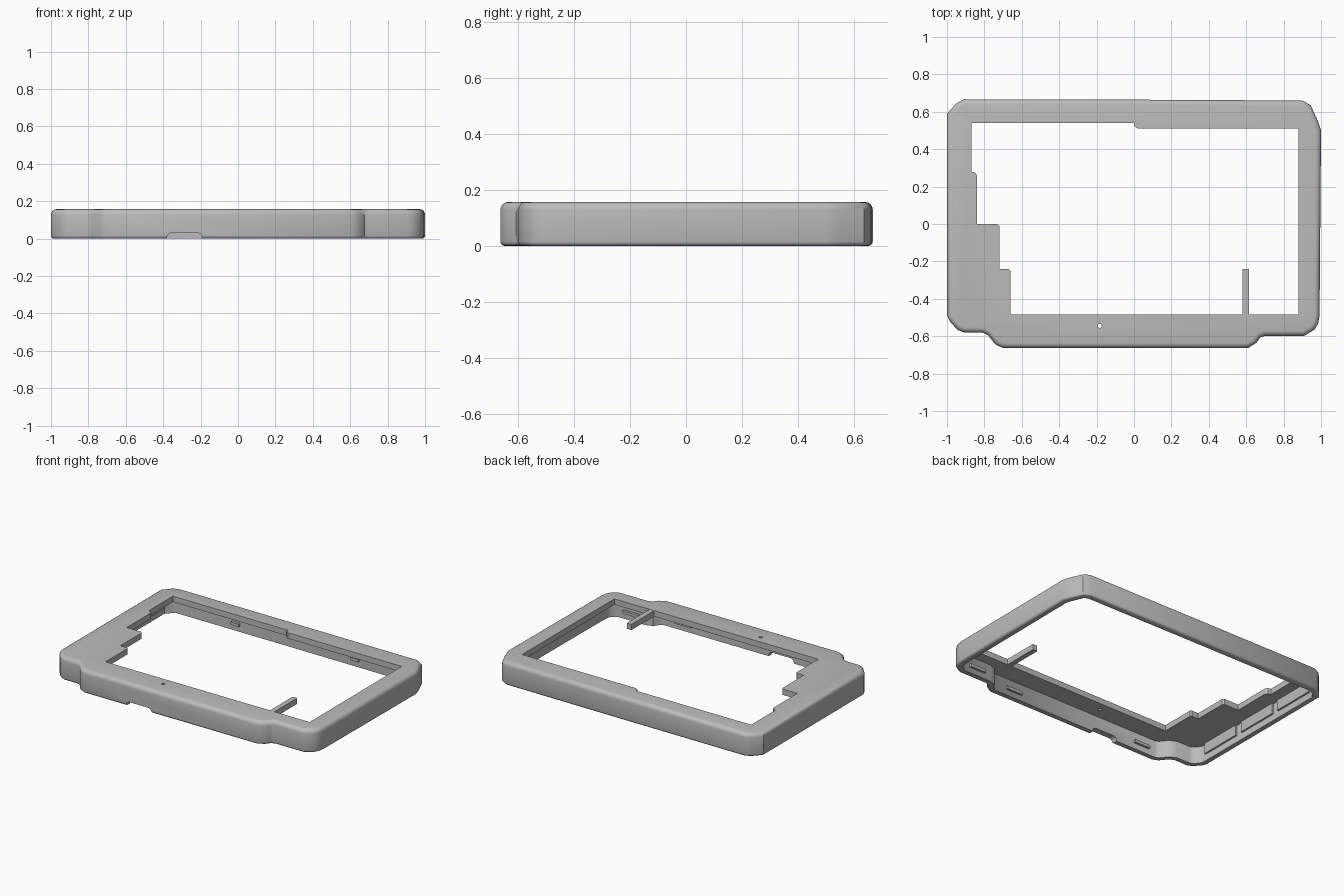
import bpy, bmesh, math
from mathutils import Vector

cube = bpy.data.objects.get("Cube")
if cube:
    bpy.data.objects.remove(cube, do_unlink=True)

H, PLATE, WALL = 0.157, 0.04, 0.042

grey = bpy.data.materials.new("grey_plastic")
grey.use_nodes = True
colour = (0.5, 0.5, 0.5, 1)
grey.diffuse_color = colour
grey.node_tree.nodes["Principled BSDF"].inputs["Base Color"].default_value = colour

# Outer footprint, counter-clockwise
OUTER = [(-1, .59), (-1, -.49), (-.985, -.52), (-.945, -.565), (-.91, -.58),
         (-.81, -.58), (-.78, -.595), (-.74, -.645), (-.70, -.663),
         (.61, -.663), (.655, -.635), (.675, -.607), (.70, -.598), (.91, -.598),
         (.965, -.565), (.985, -.53), (.992, -.49), (1, .5), (.985, .545),
         (.945, .635), (.90, .66), (-.05, .665), (-.91, .667), (-.95, .645)]

# Stepped window, counter-clockwise
WINDOW = [(-.87, .54), (-.87, .28), (-.85, .275), (-.84, .26), (-.84, 0), (-.73, 0),
          (-.72, -.01), (-.72, -.24), (-.67, -.24), (-.66, -.25), (-.66, -.485),
          (.88, -.485), (.88, .51), (.02, .51), (0, .525), (0, .54)]


def inset(points, distance):
    """Move every edge of a counter-clockwise outline inward."""
    result = []
    for i, p in enumerate(points):
        a, b, c = Vector(points[i - 1]), Vector(p), Vector(points[(i + 1) % len(points)])
        d1, d2 = (b - a).normalized(), (c - b).normalized()
        n1, n2 = Vector((-d1.y, d1.x)), Vector((-d2.y, d2.x))
        result.append(b + (n1 + n2) * distance / (1 + n1.dot(n2)))
    return result


def loft(name, points, levels):
    """Solid made of the outline repeated at (inset, height) levels."""
    bm = bmesh.new()
    rings = [[bm.verts.new((q[0], q[1], z)) for q in inset(points, d)] for d, z in levels]
    n = len(points)
    bm.faces.new(rings[0][::-1])
    bm.faces.new(rings[-1])
    for low, high in zip(rings, rings[1:]):
        for i in range(n):
            j = (i + 1) % n
            bm.faces.new((low[i], low[j], high[j], high[i]))
    mesh = bpy.data.meshes.new(name)
    bm.to_mesh(mesh)
    bm.free()
    mesh.materials.append(grey)
    obj = bpy.data.objects.new(name, mesh)
    bpy.context.collection.objects.link(obj)
    return obj


def box(name, x0, x1, y0, y1, z0, z1):
    return loft(name, [(x0, y0), (x1, y0), (x1, y1), (x0, y1)], [(0, z0), (0, z1)])


def cut(target, cutter):
    bpy.context.view_layer.objects.active = target
    mod = target.modifiers.new("cut", "BOOLEAN")
    mod.operation, mod.solver, mod.object = "DIFFERENCE", "EXACT", cutter
    bpy.ops.object.modifier_apply(modifier=mod.name)
    bpy.data.objects.remove(cutter, do_unlink=True)


def rounding(radius, z, angles):
    return [(radius * (1 - math.cos(math.radians(a))),
             z + radius * math.sin(math.radians(a))) for a in angles]


# Shell with rounded rims, hollow underneath
levels = rounding(.015, .015, (-90, -60, -30, 0)) + rounding(.028, H - .028, (0, 22, 45, 67, 90))
shell = loft("frame_shell", OUTER, levels)
cut(shell, loft("cavity", OUTER, [(WALL, -.05), (WALL, H - PLATE)]))
cut(shell, loft("window_cut", WINDOW, [(0, H - .09), (0, H + .05)]))

# Reset hole and cable notch
hole = [(-.183 + .011 * math.cos(t * math.pi / 6), -.545 + .011 * math.sin(t * math.pi / 6))
        for t in range(12)]
cut(shell, loft("hole_cut", hole, [(0, H - .09), (0, H + .05)]))
notch = box("notch_cut", -.38, -.19, -.7, -.59, -.05, .03)
bm = bmesh.new()
bm.from_mesh(notch.data)
top = [e for e in bm.edges if all(v.co.z > 0 for v in e.verts)
       and abs(e.verts[0].co.x - e.verts[1].co.x) < .01]
bmesh.ops.bevel(bm, geom=top, offset=.025, segments=4, profile=.5, affect="EDGES")
bm.to_mesh(notch.data)
bm.free()
cut(shell, notch)

# Finger bar reaching into the window
box("window_bar", .58, .615, -.50, -.24, H - PLATE, H - .001)

# Snap tabs along the inner walls
FRONT, STEP, BACK, SIDE = -.663 + WALL, -.598 + WALL, .664 - WALL, -1 + WALL
for i, x in enumerate((-.58, .45)):
    box(f"front_tab_{i}", x - .06, x + .06, FRONT - .01, FRONT + .015, .04, .06)
box("front_corner_tab", .74, .86, STEP - .01, STEP + .015, .04, .06)
for i, x in enumerate((-.45, .45)):
    box(f"back_tab_{i}", x - .03, x + .03, BACK - .015, BACK + .01, .04, .06)
for i, y in enumerate((-.3, .05, .4)):
    box(f"side_rib_{i}", SIDE - .01, SIDE + .012, y - .15, y + .15, .045, H - PLATE + .005)

# Smooth shading with crisp edges
bpy.ops.object.select_all(action="DESELECT")
shell.select_set(True)
bpy.context.view_layer.objects.active = shell
bpy.ops.object.shade_smooth_by_angle(angle=math.radians(32))
